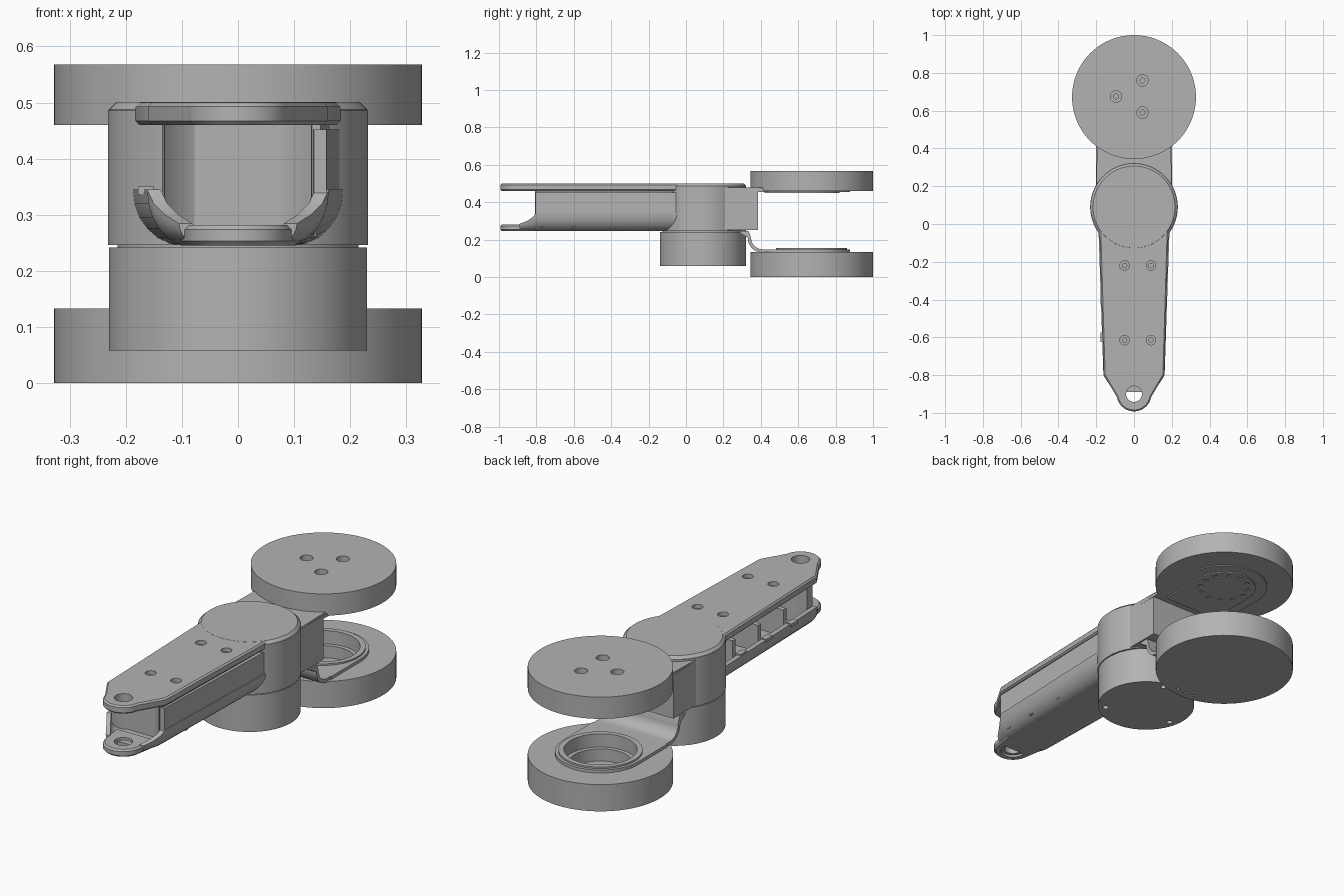
import bpy, bmesh
from math import sin, cos, pi, radians
from mathutils import Vector

cube = bpy.data.objects.get("Cube")
if cube:
    bpy.data.objects.remove(cube, do_unlink=True)

grey = bpy.data.materials.new("machined grey")
grey.use_nodes = True
grey.diffuse_color = (0.45, 0.45, 0.45, 1)
grey.node_tree.nodes["Principled BSDF"].inputs["Base Color"].default_value = (0.45, 0.45, 0.45, 1)

PIVOT, DISC = (0, 0.09), (0, 0.672)


def finish(name, bm):
    bmesh.ops.recalc_face_normals(bm, faces=bm.faces)
    mesh = bpy.data.meshes.new(name)
    bm.to_mesh(mesh)
    bm.free()
    obj = bpy.data.objects.new(name, mesh)
    bpy.context.collection.objects.link(obj)
    mesh.materials.append(grey)
    return obj


def prism(name, outline, lo, hi, axis="z"):
    """Extrude an outline along z, or a (y, z) outline along x."""
    bm = bmesh.new()
    along_z = axis == "z"
    verts = [bm.verts.new((a, b, lo) if along_z else (lo, a, b)) for a, b in outline]
    face = bm.faces.new(verts)
    new = bmesh.ops.extrude_face_region(bm, geom=[face])["geom"]
    move = Vector((0, 0, hi - lo) if along_z else (hi - lo, 0, 0))
    bmesh.ops.translate(bm, vec=move, verts=[g for g in new if isinstance(g, bmesh.types.BMVert)])
    return finish(name, bm)


def arc(centre, r, start, end, n=32):
    return [(centre[0] + r * cos(radians(start + (end - start) * i / n)),
             centre[1] + r * sin(radians(start + (end - start) * i / n))) for i in range(n + 1)]


def cylinder(name, centre, r, lo, hi, n=96):
    return prism(name, arc(centre, r, 0, 360, n)[:-1], lo, hi)


def box(name, x0, x1, y0, y1, z0, z1):
    return prism(name, [(x0, y0), (x1, y0), (x1, y1), (x0, y1)], z0, z1)


def apply(obj, mod):
    bpy.context.view_layer.objects.active = obj
    bpy.ops.object.modifier_apply(modifier=mod.name)


def bevel(obj, width, segments=1):
    mod = obj.modifiers.new("bevel", "BEVEL")
    mod.width, mod.segments, mod.angle_limit = width, segments, radians(50)
    mod.limit_method = "ANGLE"
    apply(obj, mod)


def combine(obj, other, operation):
    mod = obj.modifiers.new("boolean", "BOOLEAN")
    mod.operation, mod.object, mod.solver = operation, other, "EXACT"
    apply(obj, mod)
    bpy.data.objects.remove(other, do_unlink=True)


def drill(obj, centre, r, lo, hi, n=32):
    combine(obj, cylinder("cutter", centre, r, lo, hi, n), "DIFFERENCE")


# Upper disc with three counterbored screw holes
upper_disc = cylinder("upper_disc", DISC, 0.328, 0.46, 0.568)
for x, y in ((0.045, 0.76), (-0.095, 0.675), (0.045, 0.59)):
    drill(upper_disc, (x, y), 0.03, 0.54, 0.6)
    drill(upper_disc, (x, y), 0.013, 0.50, 0.6)

# Lower disc with a stepped bore
lower_disc = cylinder("lower_disc", DISC, 0.328, 0, 0.133)
drill(lower_disc, DISC, 0.165, 0.09, 0.2, 64)
drill(lower_disc, DISC, 0.145, 0.03, 0.2, 64)
for angle in (-100, -90, -80):
    drill(lower_disc, arc(DISC, 0.29, angle, angle, 1)[0], 0.008, -0.1, 0.02, 12)

# Lower bracket: a flat ring plate that sweeps up to the housing
lower_ring = prism("lower_ring", arc(DISC, 0.205, 0, 180) + [(-0.205, 0.44), (0.205, 0.44)], 0.13, 0.148)
drill(lower_ring, DISC, 0.165, 0, 0.3, 64)
outer = arc((0.41, 0.21), 0.062, 270, 180, 10)
inner = arc((0.41, 0.21), 0.08, 180, 270, 10)
prism("lower_bracket", [(0.45, 0.148)] + outer + [(0.335, 0.246), (0.29, 0.246), (0.29, 0.235)]
      + inner + [(0.45, 0.13)], -0.2, 0.2, "x")
lip = cylinder("lower_ring_lip", DISC, 0.19, 0.145, 0.156)
drill(lip, DISC, 0.165, 0, 0.3, 64)

# Upper link plate beneath the upper disc, with a pad and a ring of small holes
prism("upper_link", [(-0.2, 0.25), (0.2, 0.25)] + arc(DISC, 0.205, 0, 180), 0.455, 0.47)
pad = prism("upper_link_pad", [(-0.15, 0.42), (0.15, 0.42)] + arc(DISC, 0.15, 0, 180), 0.449, 0.456)
for i in range(12):
    drill(pad, arc(DISC, 0.115, i * 30, i * 30, 1)[0], 0.012, 0.3, 0.4545, 12)
prism("upper_link_shoulder", [(-0.2, 0.2), (0.2, 0.2), (0.195, 0.42), (-0.195, 0.42)], 0.46, 0.478)

# Motor can with three screw holes underneath
motor = cylinder("motor_can", PIVOT, 0.23, 0.058, 0.242)
for angle in (-45, 75, 195):
    drill(motor, arc(PIVOT, 0.195, angle, angle, 1)[0], 0.014, 0, 0.08, 16)

# Round elbow housing with a squared back
housing = cylinder("elbow_housing", PIVOT, 0.232, 0.246, 0.487)
combine(housing, box("back_block", -0.2, 0.2, 0.12, 0.385, 0.252, 0.468), "UNION")
cylinder("housing_seam", PIVOT, 0.215, 0.23, 0.25)

# Top cover: round cap running into the tapered arm plate with an eyelet tip
tip = (0, -0.9)
tip_outline = arc(tip, 0.092, 190, 350, 24)
plate = prism("arm_top_plate", [(-0.16, -0.8)] + tip_outline
              + [(0.16, -0.8), (0.183, -0.03)] + arc(PIVOT, 0.2, -40, 220) + [(-0.183, -0.03)], 0.46, 0.5)
bevel(plate, 0.008)
cap = cylinder("elbow_cap", PIVOT, 0.23, 0.47, 0.5005)
bevel(cap, 0.013)
drill(plate, tip, 0.042, 0.3, 0.6)
for x in (-0.05, 0.09):
    for y in (-0.22, -0.615):
        drill(plate, (x, y), 0.025, 0.48, 0.6)
        drill(plate, (x, y), 0.012, 0.468, 0.6, 16)

# Lower arm tongue with an eyelet
tongue = prism("arm_lower_tongue", tip_outline + [(0.11, -0.8), (-0.11, -0.8)], 0.245, 0.282)
bevel(tongue, 0.008)
drill(tongue, tip, 0.042, 0, 0.4)
drill(tongue, tip, 0.058, 0, 0.256)


# Rounded trough under the arm, lofted from U sections
def u_section(half, top):
    wall, foot = 0.024, min(half * 0.55, 0.1)
    shape = []
    for inset, order in ((0, 1), (wall, -1)):
        w, base = half - inset, 0.245 + inset
        side = [(foot + (w - foot) * sin(a * pi / 12), base + (top - base) * (1 - cos(a * pi / 12)))
                for a in range(7)]
        line = [(-x, z) for x, z in reversed(side)] + side
        shape += line[::order]
    return shape


bm = bmesh.new()
rings = []
for y, half, top in ((-0.89, 0.105, 0.284), (-0.85, 0.13, 0.3), (-0.82, 0.15, 0.32),
                     (-0.8, 0.162, 0.345), (-0.03, 0.188, 0.345)):
    rings.append([bm.verts.new((x, y, z)) for x, z in u_section(half, top)])
for a, b in zip(rings, rings[1:]):
    for i in range(len(a)):
        j = (i + 1) % len(a)
        bm.faces.new((a[i], a[j], b[j], b[i]))
for ring in (rings[0], rings[-1]):
    bm.faces.new(ring)
finish("arm_trough", bm)

# Closed side panel on the left; the right side stays open to the ribs
prism("arm_side_panel", [(0.135, -0.805), (0.158, -0.805), (0.182, -0.03), (0.155, -0.03)], 0.335, 0.452)
prism("panel_filler", [(0.13, -0.8), (0.147, -0.8), (0.165, -0.03), (0.13, -0.03)], 0.3, 0.465)

# End wall (concave) and inner ribs
prism("arm_end_wall", arc((0, -0.9), 0.16, 145, 35, 20) + [(0.135, -0.76), (-0.135, -0.76)], 0.265, 0.462)
for y in (-0.6, -0.4, -0.2):
    box("arm_rib", -0.125, 0.14, y - 0.012, y + 0.012, 0.262, 0.4)
    box("trough_clip", -0.178, -0.15, y - 0.025, y + 0.025, 0.335, 0.35)

# Smooth the curved sides, keep the edges crisp
for obj in bpy.data.objects:
    obj.select_set(obj.type == "MESH")
    if obj.type == "MESH":
        bpy.context.view_layer.objects.active = obj
bpy.ops.object.shade_smooth_by_angle(angle=radians(30))
